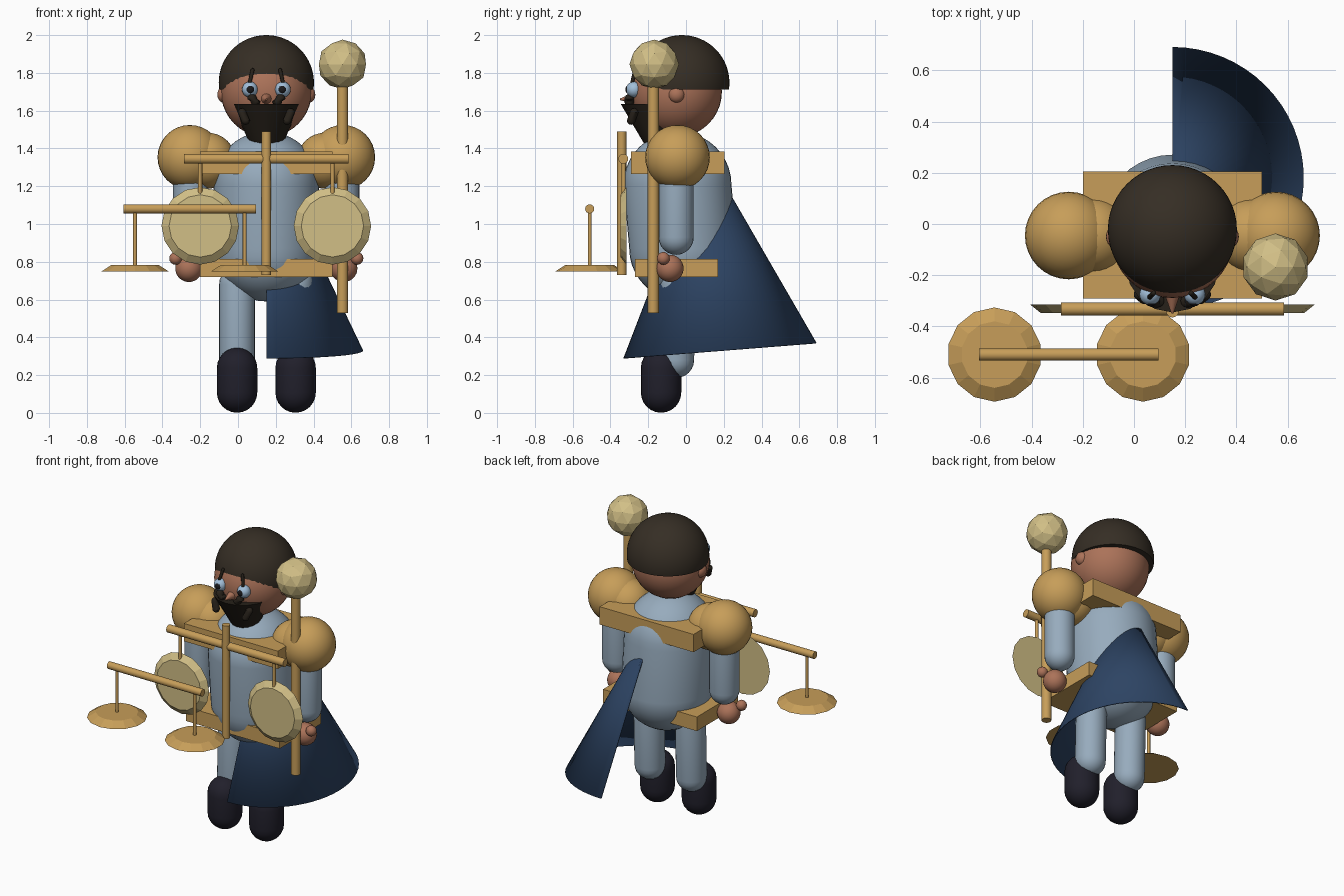
import bpy, bmesh, math
from mathutils import Vector, Matrix

if "Cube" in bpy.data.objects:
    bpy.data.objects.remove(bpy.data.objects["Cube"])

CX = 0.15  # symmetry plane of the figure


def material(name, rgb):
    m = bpy.data.materials.new(name)
    m.diffuse_color = (*rgb, 1)
    m.use_nodes = True
    m.node_tree.nodes["Principled BSDF"].inputs["Base Color"].default_value = m.diffuse_color
    return m


BRASS = material("brass", (0.57, 0.34, 0.10))
CREAM = material("cream", (0.64, 0.52, 0.24))
CLOTH = material("pale_blue_cloth", (0.31, 0.41, 0.51))
NAVY = material("navy_cloth", (0.026, 0.057, 0.125))
BOOT = material("dark_leather", (0.015, 0.014, 0.024))
HAIR = material("dark_hair", (0.036, 0.027, 0.018))
BEARD = material("beard_brown", (0.020, 0.015, 0.010))
SKIN = material("skin", (0.41, 0.17, 0.10))
EYE = material("eye_blue", (0.36, 0.52, 0.70))
PUPIL = material("pupil_black", (0.01, 0.01, 0.012))


def finish(bm, name, mat, smooth=True):
    bmesh.ops.recalc_face_normals(bm, faces=bm.faces)
    me = bpy.data.meshes.new(name)
    bm.to_mesh(me)
    bm.free()
    me.materials.append(mat)
    ob = bpy.data.objects.new(name, me)
    bpy.context.collection.objects.link(ob)
    if smooth:
        bpy.ops.object.select_all(action='DESELECT')
        ob.select_set(True)
        bpy.context.view_layer.objects.active = ob
        bpy.ops.object.shade_smooth_by_angle(angle=math.radians(35))
    return ob


def ball(name, mat, c, r, scale=(1, 1, 1), seg=32):
    bm = bmesh.new()
    bmesh.ops.create_uvsphere(bm, u_segments=seg, v_segments=seg // 2, radius=r)
    bmesh.ops.scale(bm, vec=scale, verts=bm.verts)
    bmesh.ops.translate(bm, vec=c, verts=bm.verts)
    return finish(bm, name, mat)


def capsule(name, mat, a, b, r, depth=1.0, seg=24):
    """Rounded rod whose end hemispheres are centred on a (low) and b (high)."""
    a, b = Vector(a), Vector(b)
    bm = bmesh.new()
    bmesh.ops.create_uvsphere(bm, u_segments=seg, v_segments=seg // 2, radius=r)
    belt = [e for e in bm.edges if all(abs(v.co.z) < 1e-5 for v in e.verts)]
    bmesh.ops.split_edges(bm, edges=belt)
    upper = {v for f in bm.faces if f.calc_center_median().z > 0 for v in f.verts}
    for v in bm.verts:
        v.co.y *= depth
        v.co += b if v in upper else a
    rims = [e for e in bm.edges if e.is_boundary]
    bmesh.ops.bridge_loops(bm, edges=rims)
    return finish(bm, name, mat)


def frustum(name, mat, a, b, r1, r2, seg=16, smooth=True):
    a, b = Vector(a), Vector(b)
    d = b - a
    bm = bmesh.new()
    bmesh.ops.create_cone(bm, cap_ends=True, segments=seg, radius1=r1, radius2=r2, depth=d.length)
    rot = d.to_track_quat('Z', 'Y').to_matrix().to_4x4()
    bmesh.ops.transform(bm, matrix=Matrix.Translation((a + b) / 2) @ rot, verts=bm.verts)
    return finish(bm, name, mat, smooth)


def rod(name, a, b, r):
    return frustum(name, BRASS, a, b, r, r)


def box(name, mat, lo, hi):
    lo, hi = Vector(lo), Vector(hi)
    bm = bmesh.new()
    bmesh.ops.create_cube(bm, size=1)
    bmesh.ops.scale(bm, vec=hi - lo, verts=bm.verts)
    bmesh.ops.translate(bm, vec=(lo + hi) / 2, verts=bm.verts)
    return finish(bm, name, mat, False)


# Torso with the shoulder yoke and belt plate running through it
capsule("torso", CLOTH, (CX, -0.015, 0.87), (CX, -0.045, 1.21), 0.28, 1.02, 40)
box("shoulder_yoke", BRASS, (-0.2, -0.29, 1.265), (0.5, 0.205, 1.385))
box("belt_plate", BRASS, (-0.2, -0.27, 0.72), (0.5, 0.17, 0.815))

# Head and hair cap
ball("head", SKIN, (CX, -0.05, 1.70), 0.24, seg=40)
bm = bmesh.new()
bmesh.ops.create_uvsphere(bm, u_segments=48, v_segments=32, radius=0.252)
bmesh.ops.translate(bm, vec=(CX, -0.022, 1.748), verts=bm.verts)
cut = bmesh.ops.bisect_plane(bm, geom=bm.verts[:] + bm.edges[:] + bm.faces[:],
                             plane_co=(0, 0, 1.712), plane_no=(0, 0, -1), clear_outer=True)
bmesh.ops.contextual_create(bm, geom=[e for e in cut["geom_cut"] if isinstance(e, bmesh.types.BMEdge)])
finish(bm, "hair", HAIR)

# Beard: flaring upward, leaning forward at the top
bm = bmesh.new()
bmesh.ops.create_cone(bm, cap_ends=True, segments=16, radius1=0.09, radius2=0.18, depth=0.205)
for v in bm.verts:
    v.co += Vector((CX, -0.15 - 0.15 * v.co.z, 1.5325))
finish(bm, "beard", BEARD)
frustum("nose", SKIN, (CX, -0.27, 1.665), (CX, -0.35, 1.66), 0.032, 0.004)

# Paired parts of the face and body
for side, s in (("left", -1), ("right", 1)):
    def X(d):
        return CX + s * d

    ball(side + "_ear", SKIN, (X(0.225), -0.05, 1.685), 0.043, (0.8, 1, 1), 20)
    ball(side + "_eye", EYE, (X(0.087), -0.275, 1.712), 0.042, seg=20)
    ball(side + "_pupil", PUPIL, (X(0.085), -0.307, 1.712), 0.021, (1, 0.7, 1), 16)
    capsule(side + "_brow", BEARD, (X(0.088), -0.285, 1.75), (X(0.073), -0.27, 1.815), 0.010, seg=12)
    capsule(side + "_moustache", BEARD, (X(0.058), -0.30, 1.65), (X(0.075), -0.30, 1.662), 0.026, seg=16)
    capsule(side + "_moustache_tip", BEARD, (X(0.11), -0.29, 1.548), (X(0.128), -0.275, 1.59), 0.023, seg=16)
    # Shoulders, arms and hands
    ball(side + "_shoulder", BRASS, (X(0.405), -0.045, 1.353), 0.171)
    ball(side + "_inner_shoulder", BRASS, (X(0.31), -0.045, 1.335), 0.148)
    capsule(side + "_arm", CLOTH, (X(0.40), -0.052, 0.93), (X(0.40), -0.052, 1.30), 0.093)
    ball(side + "_hand", SKIN, (X(0.41), -0.085, 0.765), 0.072)
    ball(side + "_thumb", SKIN, (X(0.48), -0.12, 0.818), 0.034, seg=16)
    # Legs and boots
    capsule(side + "_leg", CLOTH, (X(0.155), -0.052, 0.28), (X(0.155), -0.04, 0.68), 0.095)
    capsule(side + "_boot", BOOT, (X(0.155), -0.132, 0.108), (X(0.155), -0.132, 0.238), 0.107)
    # Chest balance: hangers and upright pans
    rod(side + "_chest_hanger", (X(0.35), -0.33, 1.345), (X(0.35), -0.33, 1.15), 0.011)
    frustum(side + "_chest_pan", CREAM, (X(0.35), -0.315, 0.99), (X(0.35), -0.347, 0.99), 0.205, 0.165, 16, False)
    # Hand-held balance: hangers and flat pans
    px = -0.255 + s * 0.29
    rod(side + "_scale_hanger", (px, -0.51, 1.08), (px, -0.51, 0.77), 0.010)
    frustum(side + "_scale_pan", BRASS, (px, -0.51, 0.748), (px, -0.51, 0.782), 0.184, 0.13, 14, False)

# Balance beams and chest post
rod("chest_beam", (-0.285, -0.332, 1.345), (0.585, -0.332, 1.345), 0.026)
rod("chest_post", (CX, -0.34, 0.73), (CX, -0.34, 1.49), 0.025)
rod("scale_beam", (-0.605, -0.51, 1.08), (0.095, -0.51, 1.08), 0.024)

# Staff with a faceted knob
rod("staff", (0.553, -0.173, 0.53), (0.553, -0.173, 1.82), 0.03)
bm = bmesh.new()
bmesh.ops.create_icosphere(bm, subdivisions=2, radius=0.131)
bmesh.ops.translate(bm, vec=(0.553, -0.168, 1.845), verts=bm.verts)
finish(bm, "staff_knob", CREAM, False)

# Half-cone cape, open below and on its inner side
bm = bmesh.new()
top, rim = [], []
tilt = Matrix.Rotation(math.radians(4.5), 4, 'X')
base = Vector((CX, 0.18, 0.33))
for i in range(33):
    t = math.pi * (i / 32 - 0.5)
    d = Vector((math.cos(t), math.sin(t), 0))
    rim.append(bm.verts.new(base + tilt @ (d * 0.513)))
    top.append(bm.verts.new(base + tilt @ (d * 0.03 + Vector((0, 0, 1.01)))))
for i in range(32):
    bm.faces.new((rim[i], rim[i + 1], top[i + 1], top[i]))
cape = finish(bm, "cape", NAVY)
solid = cape.modifiers.new("thickness", 'SOLIDIFY')
solid.thickness = 0.006
